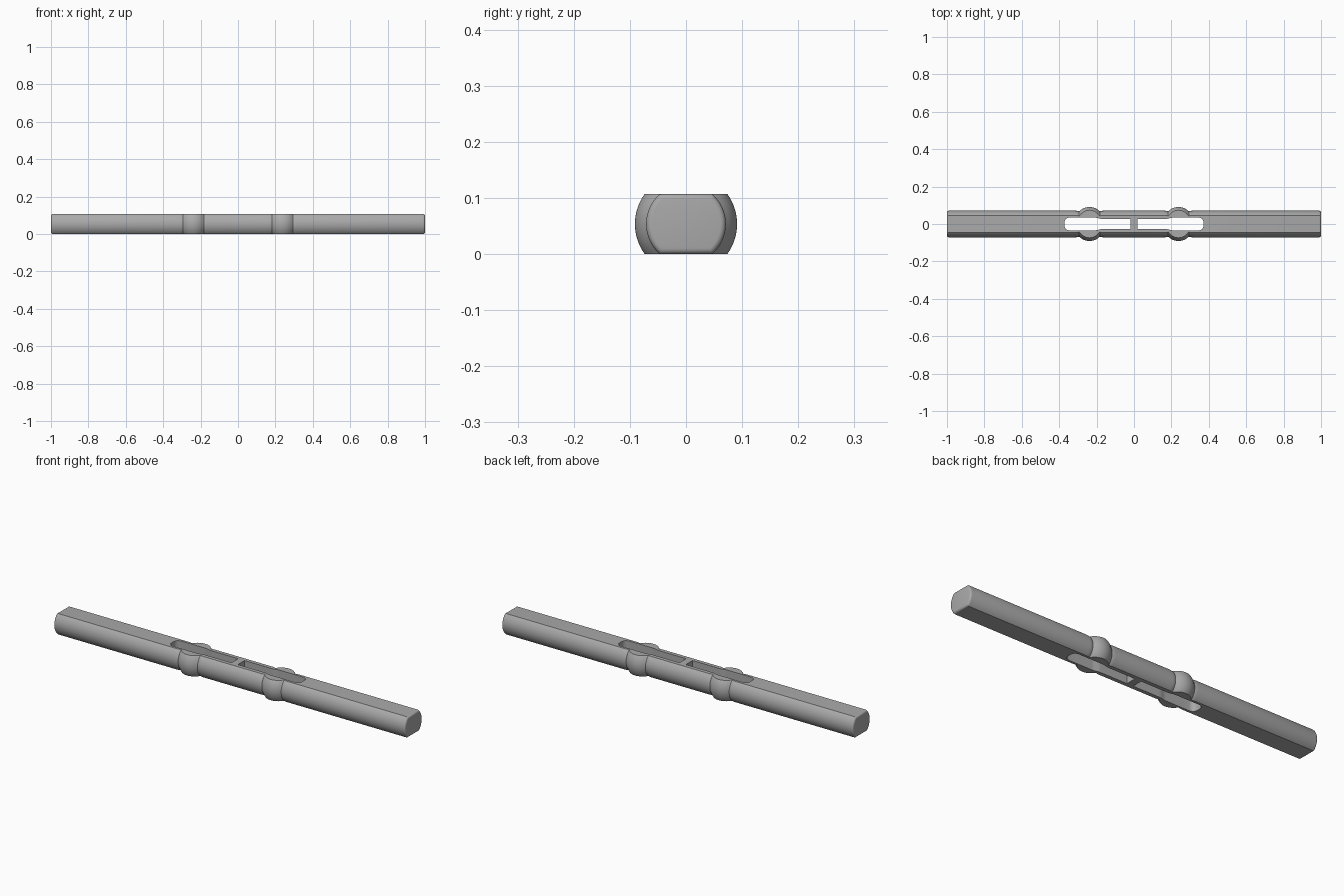
import bpy, bmesh, math

if "Cube" in bpy.data.objects:
    bpy.data.objects.remove(bpy.data.objects["Cube"], do_unlink=True)

HALF_H, RADIUS, BUMP_R, BUMP_X = 0.0535, 0.071, 0.091, 0.238
END, FILLET = 1.0, 0.01

grey = bpy.data.materials.new("satin grey")
grey.use_nodes = True
grey.diffuse_color = (0.4, 0.4, 0.4, 1)
grey.node_tree.nodes["Principled BSDF"].inputs["Base Color"].default_value = grey.diffuse_color


def make_object(name, bm):
    bmesh.ops.recalc_face_normals(bm, faces=bm.faces)
    mesh = bpy.data.meshes.new(name)
    bm.to_mesh(mesh)
    bm.free()
    mesh.materials.append(grey)
    obj = bpy.data.objects.new(name, mesh)
    bpy.context.collection.objects.link(obj)
    return obj


def bump_radius(d):
    """Rounded collar with a small concave fillet at its foot."""
    arc_r = 0.075
    d = abs(d)
    foot, tip = 0.075, 0.054
    if d >= foot:
        return RADIUS
    if d <= tip:
        return BUMP_R - arc_r + math.sqrt(arc_r ** 2 - d ** 2)
    top = BUMP_R - arc_r + math.sqrt(arc_r ** 2 - tip ** 2)
    t = (foot - d) / (foot - tip)
    return RADIUS + (top - RADIUS) * t * t


def section(r, h, n=20):
    """Round section with its top and bottom cut flat."""
    a = math.asin(h / r)
    right = [(r * math.cos(-a + 2 * a * i / n), r * math.sin(-a + 2 * a * i / n)) for i in range(n + 1)]
    return right + [(-y, -z) for y, z in right]


# Bar: lofted along x, with filleted ends and two collars
stations = []
for i in range(5):
    t = math.pi / 2 * i / 4
    inset = FILLET * (1 - math.sin(t))
    stations.append((-END + FILLET * (1 - math.cos(t)), RADIUS - inset, HALF_H - inset))
for i in range(31):
    d = -0.075 + 0.15 * i / 30
    stations.append((-BUMP_X + d, bump_radius(d), HALF_H))
stations += [(-x, r, h) for x, r, h in reversed(stations)]

bm = bmesh.new()
rings = [[bm.verts.new((x, y, z + HALF_H)) for y, z in section(r, h)] for x, r, h in stations]
count = len(rings[0])
for a, b in zip(rings, rings[1:]):
    for i in range(count):
        j = (i + 1) % count
        bm.faces.new((a[i], a[j], b[j], b[i]))
bm.faces.new(rings[0])
bm.faces.new(rings[-1])
bar = make_object("bar", bm)


# Slot cutters: wider at the rounded outer end, narrower near the middle rib
def slot_cutter(name, side):
    wide, narrow, corner, tip = 0.034, 0.027, 0.026, 0.372
    half = [(0.018, narrow), (0.17, narrow), (0.18, narrow + 0.001), (0.2, wide - 0.001), (0.21, wide)]
    for i in range(9):
        a = math.pi / 2 * (1 - i / 8)
        half.append((tip - corner + corner * math.cos(a), wide - corner + corner * math.sin(a)))
    outline = half + [(x, -y) for x, y in reversed(half)]
    cut = bmesh.new()
    face = cut.faces.new([cut.verts.new((side * x, y, -0.05)) for x, y in outline])
    moved = bmesh.ops.extrude_face_region(cut, geom=[face])["geom"]
    bmesh.ops.translate(cut, vec=(0, 0, 0.25), verts=[v for v in moved if isinstance(v, bmesh.types.BMVert)])
    return make_object(name, cut)


bpy.context.view_layer.objects.active = bar
for name, side in (("left_slot_cutter", 1), ("right_slot_cutter", -1)):
    cutter = slot_cutter(name, side)
    mod = bar.modifiers.new(name, "BOOLEAN")
    mod.operation, mod.solver, mod.object = "DIFFERENCE", "EXACT", cutter
    bpy.ops.object.modifier_apply(modifier=mod.name)
    bpy.data.objects.remove(cutter, do_unlink=True)

bpy.ops.object.select_all(action="DESELECT")
bar.select_set(True)
bpy.ops.object.shade_smooth_by_angle(angle=math.radians(25))
